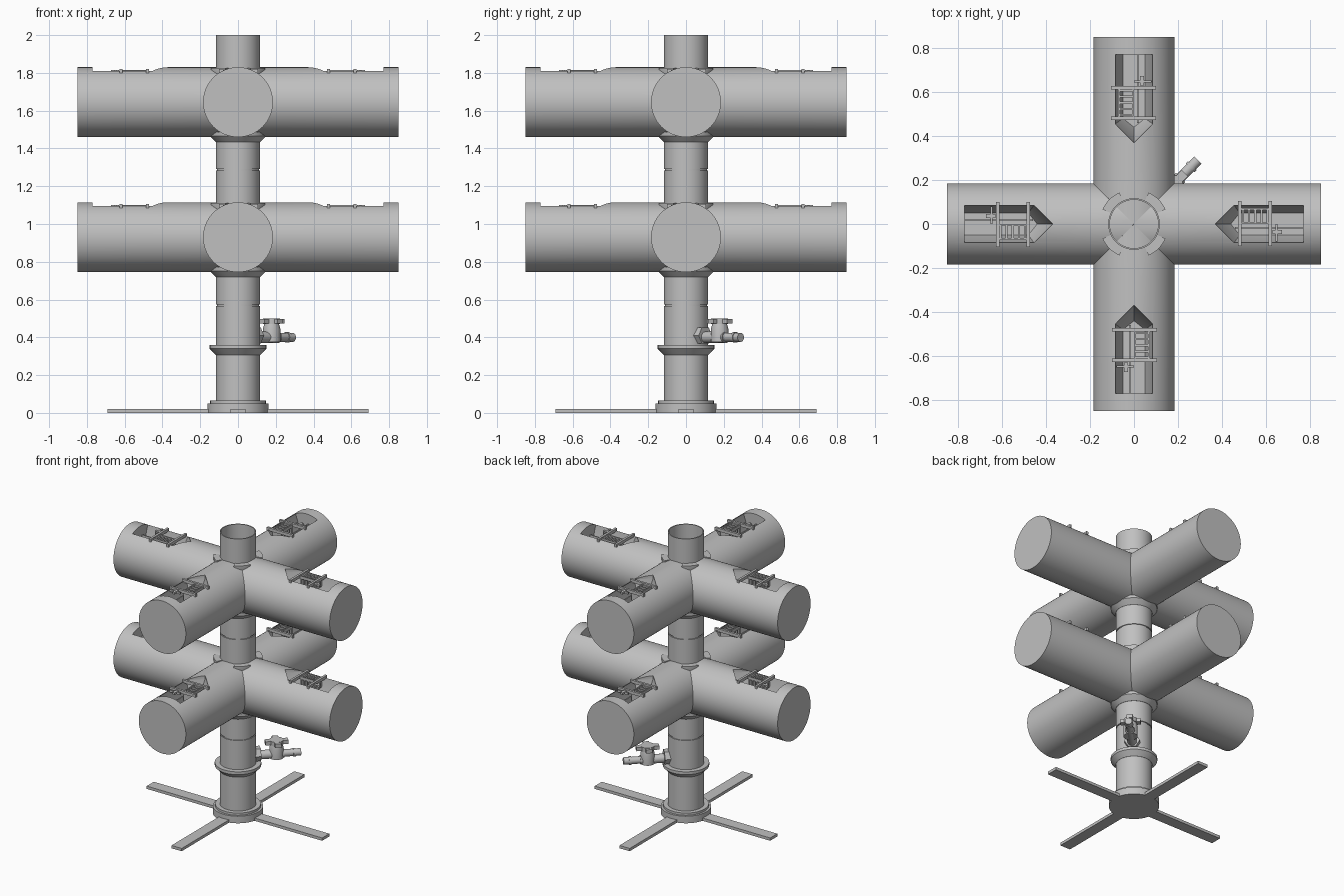
import bpy, bmesh, math
from mathutils import Matrix, Vector

cube = bpy.data.objects.get("Cube")
if cube:
    bpy.data.objects.remove(cube, do_unlink=True)

GREY = (0.53, 0.53, 0.53, 1)
mat = bpy.data.materials.new("plain grey")
mat.use_nodes = True
mat.diffuse_color = GREY
mat.node_tree.nodes["Principled BSDF"].inputs["Base Color"].default_value = GREY

SEG = 64
R_ARM, L_ARM = 0.185, 0.85
R_POLE = 0.117
TIERS = {"lower": 0.93, "upper": 1.645}


def finish(mesh):
    mesh.materials.clear()
    mesh.materials.append(mat)
    mesh.shade_smooth()
    mesh.set_sharp_from_angle(angle=math.radians(30))


def link(name, mesh, loc=(0, 0, 0), turn=0):
    ob = bpy.data.objects.new(name, mesh)
    ob.location = loc
    ob.rotation_euler.z = turn
    bpy.context.collection.objects.link(ob)
    return ob


def to_mesh(name, bm):
    bmesh.ops.recalc_face_normals(bm, faces=bm.faces)
    mesh = bpy.data.meshes.new(name)
    bm.to_mesh(mesh)
    bm.free()
    finish(mesh)
    return mesh


def lathe(name, profile, loc=(0, 0, 0), sweep=math.tau, start=0, closed=False):
    """Turn an (r, z) profile around the z axis."""
    bm = bmesh.new()
    verts = [bm.verts.new((r, 0, z)) for r, z in profile]
    edges = [bm.edges.new(p) for p in zip(verts, verts[1:])]
    if closed:
        edges.append(bm.edges.new((verts[-1], verts[0])))
    bmesh.ops.rotate(bm, verts=verts, matrix=Matrix.Rotation(start, 3, "Z"))
    full = sweep > 6
    bmesh.ops.spin(bm, geom=verts + edges, axis=(0, 0, 1), cent=(0, 0, 0),
                   angle=sweep, steps=SEG if full else 8)
    bmesh.ops.remove_doubles(bm, verts=bm.verts, dist=1e-5)
    if not full:
        bmesh.ops.holes_fill(bm, edges=[e for e in bm.edges if e.is_boundary])
    return link(name, to_mesh(name, bm), loc)


def box(bm, x0, x1, y0, y1, z0, z1):
    m = Matrix.LocRotScale(Vector((x0 + x1, y0 + y1, z0 + z1)) / 2, None,
                           Vector((x1 - x0, y1 - y0, z1 - z0)))
    bmesh.ops.create_cube(bm, size=1, matrix=m)


def rod(bm, r, x0, x1, z, sides=24):
    """Round or faceted bar along x."""
    m = Matrix.Translation(((x0 + x1) / 2, 0, z)) @ Matrix.Rotation(math.pi / 2, 4, "Y")
    bmesh.ops.create_cone(bm, cap_ends=True, segments=sides, radius1=r, radius2=r,
                          depth=x1 - x0, matrix=m)


# Arm tube with a mitred inner end
def arm_mesh():
    bm = bmesh.new()
    ring = [(R_ARM * math.sin(a), R_ARM * math.cos(a))
            for a in (math.tau * i / SEG for i in range(SEG))]
    inner = [bm.verts.new((abs(y), y, z)) for y, z in ring]
    outer = [bm.verts.new((L_ARM, y, z)) for y, z in ring]
    for i in range(SEG):
        j = (i + 1) % SEG
        bm.faces.new((inner[i], inner[j], outer[j], outer[i]))
    bm.faces.new(outer)
    half = SEG // 2
    bm.faces.new(inner[:half + 1])
    bm.faces.new(inner[half:] + inner[:1])
    return to_mesh("arm", bm)


# Five-sided pocket with sloping sides
def pocket_mesh():
    bm = bmesh.new()

    def ring(tip, shoulder, end, w, z):
        pts = [(tip, 0), (shoulder, -w), (end, -w), (end, w), (shoulder, w)]
        return [bm.verts.new((x, y, z)) for x, y in pts]
    rings = [ring(0.44, 0.48, 0.77, 0.05, 0.05),
             ring(0.37, 0.455, 0.77, 0.085, 0.162),
             ring(0.37, 0.455, 0.77, 0.085, 0.25)]
    for a, b in zip(rings, rings[1:]):
        for i in range(5):
            j = (i + 1) % 5
            bm.faces.new((a[i], a[j], b[j], b[i]))
    bm.faces.new(rings[0])
    bm.faces.new(rings[-1])
    return to_mesh("pocket_cutter", bm)


blank = link("arm_blank", arm_mesh())
cutter = link("pocket_cutter", pocket_mesh())
cutter.hide_render = True
cut = blank.modifiers.new("pocket", "BOOLEAN")
cut.operation, cut.object, cut.solver = "DIFFERENCE", cutter, "EXACT"
deps = bpy.context.evaluated_depsgraph_get()
arm = bpy.data.meshes.new_from_object(blank.evaluated_get(deps))
finish(arm)
for helper in (blank, cutter):
    bpy.data.objects.remove(helper, do_unlink=True)

# Rack fitted in each pocket: cross bars, rails, slats, latch and divider
bm = bmesh.new()
for x in (0.48, 0.62):
    box(bm, x - 0.008, x + 0.008, -0.1, 0.105, 0.155, 0.176)
for y in (0.003, 0.068):
    box(bm, 0.48, 0.62, y - 0.004, y + 0.004, 0.15, 0.17)
for i in range(5):
    x = 0.495 + i * 0.028
    box(bm, x - 0.005, x + 0.005, 0, 0.07, 0.1, 0.165)
box(bm, 0.643, 0.653, -0.08, 0, 0.155, 0.17)
box(bm, 0.63, 0.672, -0.045, -0.028, 0.155, 0.17)
box(bm, 0.46, 0.765, -0.022, -0.014, 0.045, 0.12)
rack = to_mesh("pocket_rack", bm)

# Tiers: four arms with racks, clips on the pole and a flared collar below
for tier, z in TIERS.items():
    for i in range(4):
        turn = i * math.pi / 2
        link(f"{tier}_arm_{i + 1}", arm, (0, 0, z), turn)
        link(f"{tier}_pocket_rack_{i + 1}", rack, (0, 0, z), turn)
        lathe(f"{tier}_clip_{i + 1}",
              [(0.11, 0.1), (0.145, 0.1), (0.158, 0.165), (0.158, 0.182), (0.11, 0.182)],
              (0, 0, z), math.radians(40), turn + math.radians(25), True)


def collar(name, z):
    lathe(name, [(0.11, 0), (0.118, 0), (0.15, 0.033), (0.15, 0.053), (0.11, 0.053)],
          (0, 0, z), closed=True)


collar("base_collar", 0.307)
for tier, z in TIERS.items():
    collar(f"{tier}_collar", z - 0.211)

# Pole in stacked sections with thin grooves, open at the top
lathe("pole", [(0, 0.02), (R_POLE, 0.02), (R_POLE, 0.567), (0.111, 0.567), (0.111, 0.575),
               (R_POLE, 0.575), (R_POLE, 1.284), (0.111, 1.284), (0.111, 1.292),
               (R_POLE, 1.292), (R_POLE, 2), (0.11, 2), (0.11, 1.7), (0, 1.8)])

# Round base and four flat feet
lathe("base", [(0, 0), (0.162, 0), (0.162, 0.05), (0.147, 0.05), (0.147, 0.066),
               (0.11, 0.066), (0, 0.066)])
bm = bmesh.new()
box(bm, 0.1, 0.69, -0.04, 0.04, 0, 0.02)
foot = to_mesh("foot", bm)
for i in range(4):
    link(f"foot_{i + 1}", foot, turn=i * math.pi / 2)

# Drain valve pointing diagonally out of the pole
bm = bmesh.new()
rod(bm, 0.05, 0.1, 0.145, 0.41, 6)
rod(bm, 0.03, 0.12, 0.3, 0.4)
rod(bm, 0.024, 0.29, 0.41, 0.4)
rod(bm, 0.028, 0.36, 0.375, 0.4)
link("valve_spout", to_mesh("valve_spout", bm), turn=math.pi / 4)
pos = (0.178, 0.178, 0)
lathe("valve_body", [(0, 0.375), (0.046, 0.375), (0.046, 0.445), (0.038, 0.475), (0, 0.475)], pos)
lathe("valve_knob", [(0, 0.47), (0.045, 0.47), (0.045, 0.5), (0, 0.5)], pos)
bm = bmesh.new()
box(bm, -0.075, 0.075, -0.02, 0.02, 0.472, 0.498)
box(bm, -0.02, 0.02, -0.065, 0.065, 0.472, 0.498)
link("valve_handle", to_mesh("valve_handle", bm), pos, math.pi / 4)
